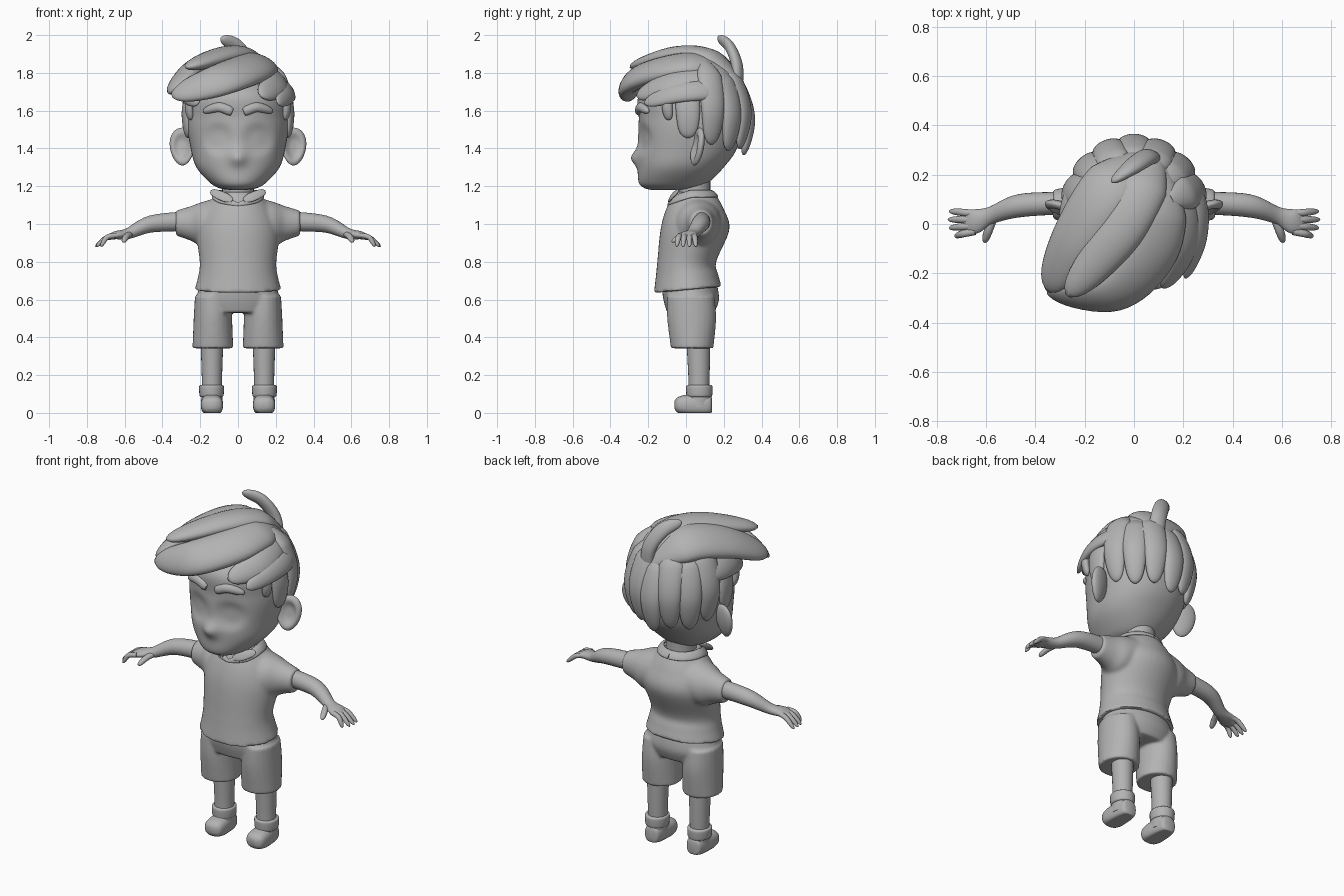
import bpy, bmesh, math
from mathutils import Vector

if "Cube" in bpy.data.objects:
    bpy.data.objects.remove(bpy.data.objects["Cube"], do_unlink=True)

GREY = (0.45, 0.45, 0.45, 1)
clay = bpy.data.materials.new("clay_grey")
clay.use_nodes = True
clay.diffuse_color = GREY
clay.node_tree.nodes["Principled BSDF"].inputs["Base Color"].default_value = GREY

SKULL = Vector((0, .03, 1.55))
UP = Vector((0, 0, 1))
BACK = Vector((0, 1, 0))


def smooth_rows(rows, steps):
    """Catmull-Rom interpolation through rows of numbers."""
    padded = [rows[0]] + list(rows) + [rows[-1]]
    result = []
    for before, start, end, after in zip(padded, padded[1:], padded[2:], padded[3:]):
        for step in range(steps):
            u = step / steps
            result.append([b + u / 2 * (c - a + u * (2 * a - 5 * b + 4 * c - d + u * (3 * b - a - 3 * c + d)))
                           for a, b, c, d in zip(before, start, end, after)])
    result.append(list(rows[-1]))
    return result


def loft(bm, rows, axis=None, up=UP, centre=None, power=1, steps=6, sides=24):
    """Skin oval rings (x, y, z, half width, half thickness) along a path."""
    rows = smooth_rows(rows, steps)
    path = [Vector(row[:3]) for row in rows]
    rings = []
    for i, (point, row) in enumerate(zip(path, rows)):
        tangent = axis or (path[min(i + 1, len(path) - 1)] - path[max(i - 1, 0)])
        tangent = tangent.normalized()
        normal = point - centre if centre else up
        normal = (normal - tangent * normal.dot(tangent)).normalized()
        across = tangent.cross(normal)
        ring = []
        for k in range(sides):
            angle = math.tau * k / sides
            c, s = (math.copysign(abs(f) ** power, f) for f in (math.cos(angle), math.sin(angle)))
            ring.append(bm.verts.new(point + across * c * row[-2] + normal * s * row[-1]))
        rings.append(ring)
    for lower, upper in zip(rings, rings[1:]):
        for k in range(sides):
            bm.faces.new((lower[k - 1], lower[k], upper[k], upper[k - 1]))
    bm.faces.new(rings[0][::-1])
    bm.faces.new(rings[-1])


def column(bm, rows, x=0, **options):
    """Upright loft from rows of (height, half width, front, back)."""
    loft(bm, [(x, (front + back) / 2, z, width, (back - front) / 2) for z, width, front, back in rows],
         axis=UP, up=BACK, **options)


def lock(bm, width, thickness, points, root=.4, **options):
    """Leaf-shaped strand: narrow root, full middle, rounded tip."""
    path = smooth_rows(points, 9)
    rows = []
    for i, point in enumerate(path):
        u = i / (len(path) - 1)
        swell = min(1, root + 2 * u) * max(.03, 1 - u ** 5) ** .6
        rows.append(point + [width * swell, thickness * swell])
    loft(bm, rows, steps=1, **options)


def finish(name, bm, mirror=False, fuse=None, angle=60):
    bmesh.ops.recalc_face_normals(bm, faces=bm.faces[:])
    mesh = bpy.data.meshes.new(name)
    bm.to_mesh(mesh)
    bm.free()
    mesh.materials.append(clay)
    part = bpy.data.objects.new(name, mesh)
    bpy.context.collection.objects.link(part)
    bpy.ops.object.select_all(action='DESELECT')
    part.select_set(True)
    bpy.context.view_layer.objects.active = part
    if mirror:
        part.modifiers.new("Mirror", 'MIRROR').use_mirror_merge = False
    if fuse:
        remesh = part.modifiers.new("Fuse", 'REMESH')
        remesh.mode, remesh.voxel_size = 'VOXEL', fuse
        part.modifiers.new("Soften", 'SMOOTH').iterations = 8
        for modifier in ("Fuse", "Soften"):
            bpy.ops.object.modifier_apply(modifier=modifier)
    bpy.ops.object.shade_smooth_by_angle(angle=math.radians(angle))


def ball(bm):
    bmesh.ops.create_uvsphere(bm, u_segments=40, v_segments=24, radius=1)


# Head with shallow eye sockets and a button nose
bm = bmesh.new()
column(bm, [(1.18, .04, -.18, -.02), (1.19, .1, -.22, .06), (1.22, .15, -.25, .12), (1.3, .22, -.255, .2),
            (1.4, .25, -.255, .27), (1.55, .27, -.25, .31), (1.7, .24, -.24, .3), (1.84, .05, -.05, .1)],
       power=.93, steps=10, sides=80)
for v in bm.verts:
    x, y, z = v.co
    if y < 0:
        socket = math.exp(-(((abs(x) - .105) / .075) ** 2 + ((z - 1.45) / .075) ** 2) ** 2)
        nose = math.exp(-(x / .042) ** 2 - ((z - 1.35) / .042) ** 2)
        v.co.y += .02 * socket - .035 * nose
finish("head", bm)

# Eyebrows
bm = bmesh.new()
lock(bm, .026, .022, [(.03, -.25, 1.592), (.1, -.24, 1.618), (.185, -.2, 1.595)], root=.7, centre=SKULL)
finish("eyebrows", bm, mirror=True)

# Cupped ears
bm = bmesh.new()
ball(bm)
for v in bm.verts:
    x, y, z = v.co
    if y < 0:
        y += 1.1 * math.exp(-((x * x + z * z) / .4) ** 2)
    v.co = (.295 + .066 * x + .01 * x * z, .06 + .03 * y + .02 * x + .015 * z, 1.41 + .1 * z)
finish("ears", bm, mirror=True, angle=80)

# Hair cap under the locks, cut along the hairline
bm = bmesh.new()
ball(bm)
for v in bm.verts:
    v.co = (.275 * v.co.x, .045 + .285 * v.co.y, 1.6 + .27 * v.co.z)
bmesh.ops.bisect_plane(bm, geom=bm.verts[:] + bm.edges[:] + bm.faces[:], clear_inner=True,
                       plane_co=(0, -.25, 1.71), plane_no=(0, .4, 1))
finish("hair_cap", bm)

# Locks swept forward from the crown
swept_locks = {
    "top_lock_right": (.12, .06, [(.05, .27, 1.74), (-.1, .15, 1.85), (-.23, -.05, 1.82), (-.35, -.27, 1.7)]),
    "top_lock_middle": (.1, .055, [(.08, .27, 1.76), (.03, .13, 1.87), (-.07, -.05, 1.89), (-.27, -.29, 1.83)]),
    "fringe": (.12, .06, [(.08, .24, 1.78), (.1, .07, 1.84), (.06, -.12, 1.82), (-.1, -.28, 1.76),
                          (-.35, -.28, 1.68)]),
    "top_lock_left": (.085, .04, [(.12, .24, 1.74), (.18, .08, 1.78), (.2, -.09, 1.74), (.12, -.26, 1.68)]),
}
for name, (width, thickness, points) in swept_locks.items():
    bm = bmesh.new()
    lock(bm, width, thickness, points, centre=SKULL)
    finish(name, bm)

# Side locks and sideburns
bm = bmesh.new()
lock(bm, .06, .03, [(.14, .27, 1.72), (.25, .1, 1.71), (.26, -.06, 1.69), (.21, -.22, 1.64)], centre=SKULL)
lock(bm, .065, .028, [(.24, 0, 1.72), (.27, .01, 1.6), (.265, .01, 1.455)], centre=SKULL)
lock(bm, .03, .02, [(.25, -.1, 1.71), (.26, -.1, 1.62), (.25, -.09, 1.55)], centre=SKULL)
finish("side_locks", bm, mirror=True)

# Row of hanging locks round the back
bm = bmesh.new()
for i in range(-3, 4):
    turn = i * .4
    lift = .03 * abs(turn) + .02 * (i % 2)
    lock(bm, .07, .037, [(.92 * r * math.sin(turn), .035 + r * math.cos(turn), z + lift)
                         for r, z in ((.17, 1.8), (.25, 1.71), (.297, 1.55), (.27, 1.365))], centre=SKULL)
finish("back_locks", bm)

# Upright cowlick at the crown
bm = bmesh.new()
lock(bm, .045, .03, [(.07, .27, 1.73), (.05, .27, 1.84), (-.01, .23, 1.94), (-.09, .17, 1.985)],
     up=Vector((.3, 1, 0)), root=.9)
finish("cowlick", bm)

# Neck and folded collar
bm = bmesh.new()
column(bm, [(1.08, .1, -.05, .14), (1.15, .085, -.04, .13), (1.24, .085, -.04, .13)])
finish("neck", bm)
bm = bmesh.new()
collar_path = []
for i in range(9):
    turn = math.pi * i / 8
    collar_path.append((.12 * math.sin(turn), .03 - .12 * math.cos(turn),
                        1.1 + .06 * min(1, 1.4 * math.sin(turn / 2)), .01 + .016 * min(1, i / 2), .009))
loft(bm, collar_path, centre=Vector((0, .04, 1.05)))
lock(bm, .026, .008, [(.03, -.09, 1.125), (.09, -.07, 1.15), (.145, -.04, 1.175)],
     centre=Vector((0, .04, 1.05)))
finish("collar", bm, mirror=True)

# Shirt: body with tilted hem and sleeves, fused together
bm = bmesh.new()
column(bm, [(.635, .23, -.17, .19), (.72, .21, -.16, .17), (.8, .203, -.152, .16), (.97, .22, -.135, .23),
            (1.08, .18, -.105, .2), (1.17, .1, -.06, .15)], sides=40)
for v in bm.verts:
    v.co.z += .55 * (v.co.y + .17) * max(0, .8 - v.co.z)
for side in (-1, 1):
    loft(bm, [(side * .06, .06, 1.03, .13, .12), (side * .18, .065, 1.0, .115, .12),
              (side * .25, .075, 1.003, .08, .092), (side * .33, .08, 1.005, .06, .066)],
         axis=Vector((side, 0, 0)))
finish("shirt", bm, fuse=.009, angle=45)

# Shorts: hips and two legs fused together
bm = bmesh.new()
column(bm, [(.53, .2, -.1, .15), (.6, .22, -.12, .175), (.68, .2, -.13, .165)], sides=40)
for side in (-1, 1):
    column(bm, [(.342, .108, -.08, .145), (.5, .102, -.1, .16), (.62, .095, -.1, .15)], x=side * .133)
finish("shorts", bm, fuse=.008, angle=45)

# Legs
bm = bmesh.new()
column(bm, [(.08, .053, .015, .12), (.2, .054, .012, .125), (.42, .062, 0, .13)], x=.138)
finish("legs", bm, mirror=True)

# Boots with rounded toes and turned cuffs
bm = bmesh.new()
boot_profile = ((.138, .02, .03), (.125, .045, .05), (.06, .056, .06), (-.01, .059, .052), (-.045, .05, .04),
                (-.06, .025, .022))
loft(bm, [(.138, y, .042, width, height) for y, width, height in boot_profile], axis=-BACK, power=.8)
column(bm, [(.03, .057, -.01, .136), (.12, .056, .005, .135)], x=.138)
for v in bm.verts:
    v.co.z = max(v.co.z, 0)
finish("boots", bm, mirror=True)
bm = bmesh.new()
column(bm, [(z, .058 + bulge, .008 - bulge, .133 + bulge)
            for z, bulge in ((.085, 0), (.095, .006), (.138, .008), (.147, 0))], x=.14)
finish("boot_cuffs", bm, mirror=True)

# Arms with palms
bm = bmesh.new()
loft(bm, [(.27, .085, 1.015, .045, .052), (.46, .075, 1, .047, .045), (.58, .035, .95, .035, .029),
          (.65, .01, .94, .05, .021), (.69, .006, .925, .035, .012)])
finish("arms", bm, mirror=True)

# Fingers and thumb
bm = bmesh.new()
for i, reach in enumerate((.725, .75, .755, .75)):
    knuckle, tip = .024 * i - .03, .034 * i - .05
    lock(bm, .015, .014, [(.645, knuckle, .94), (.695, (knuckle + tip) / 2, .928), (reach, tip, .88)],
         root=1, sides=12)
lock(bm, .018, .016, [(.575, .015, .945), (.592, -.03, .932), (.607, -.075, .905)], root=1, sides=12)
finish("fingers", bm, mirror=True)
